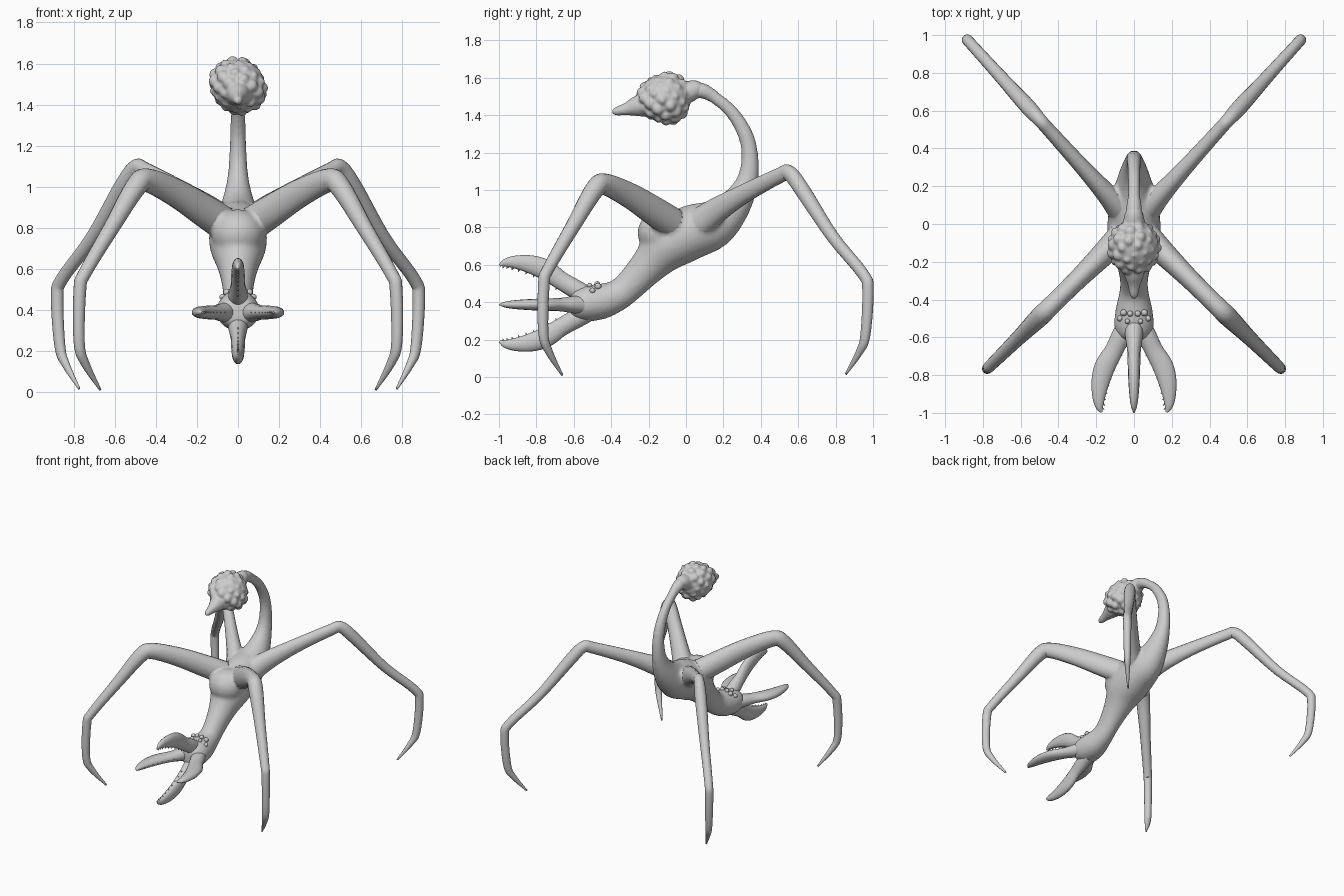
import bpy, bmesh, math
from mathutils import Vector, Matrix

cube = bpy.data.objects.get("Cube")
if cube:
    bpy.data.objects.remove(cube)

skin = bpy.data.materials.new("plain grey skin")
skin.use_nodes = True
GREY = (0.6, 0.6, 0.6, 1)
skin.diffuse_color = GREY
skin.node_tree.nodes["Principled BSDF"].inputs["Base Color"].default_value = GREY


def spline(points, steps):
    """Smooth the control points, each a list of numbers."""
    out = []
    for i in range(len(points) - 1):
        a, b, c, d = (Vector(points[min(max(i + k, 0), len(points) - 1)])
                      for k in (-1, 0, 1, 2))
        for s in range(steps):
            t = s / steps
            out.append(b + (c - a) * t / 2 + (a * 2 - b * 5 + c * 4 - d) * t * t / 2
                       + (b * 3 - a - c * 3 + d) * t ** 3 / 2)
    return out + [Vector(points[-1])]


def loft(bm, points, forward, up, origin=(0, 0, 0), steps=5, sides=16):
    """Sweep ellipses along a flat path of (forward, up, side radius, in-plane radius)."""
    forward, up, origin = Vector(forward), Vector(up), Vector(origin)
    side = forward.cross(up).normalized()
    path = spline(points, steps)
    centres = [origin + forward * p[0] + up * p[1] for p in path]
    rings = []
    for i, p in enumerate(path):
        along = centres[min(i + 1, len(path) - 1)] - centres[max(i - 1, 0)]
        normal = along.normalized().cross(side)
        angles = [math.tau * k / sides for k in range(sides)]
        rings.append([bm.verts.new(centres[i] + side * math.cos(a) * p[2]
                                   + normal * math.sin(a) * p[3]) for a in angles])
    for a, b in zip(rings, rings[1:]):
        for k in range(sides):
            n = (k + 1) % sides
            bm.faces.new((a[k], a[n], b[n], b[k]))
    bm.faces.new(rings[0])
    bm.faces.new(rings[-1])


def ball(bm, centre, size, detail=3):
    matrix = Matrix.Translation(centre) @ Matrix.Diagonal((*size, 1))
    bmesh.ops.create_icosphere(bm, subdivisions=detail, radius=1, matrix=matrix)


def finish(bm, name, voxel=0, smooth=0):
    bmesh.ops.recalc_face_normals(bm, faces=bm.faces)
    mesh = bpy.data.meshes.new(name)
    bm.to_mesh(mesh)
    bm.free()
    mesh.materials.append(skin)
    obj = bpy.data.objects.new(name, mesh)
    bpy.context.collection.objects.link(obj)
    for face in mesh.polygons:
        face.use_smooth = True
    if voxel:
        remesh = obj.modifiers.new("blend", "REMESH")
        remesh.mode = "VOXEL"
        remesh.voxel_size = voxel
        remesh.use_smooth_shade = True
        relax = obj.modifiers.new("relax", "SMOOTH")
        relax.factor = 0.5
        relax.iterations = smooth
    return obj


Y, Z = (0, 1, 0), (0, 0, 1)

# Legs: (distance outward, height, side radius, in-plane radius) in diagonal planes
front_leg = [(0.1, 0.82, .075, .085), (0.25, 0.89, .062, .08), (0.43, 0.97, .052, .07),
             (0.62, 1.03, .05, .058), (0.7, 1.0, .052, .052), (0.86, 0.81, .04, .04),
             (1.05, 0.58, .032, .032), (1.085, 0.5, .03, .032), (1.09, 0.24, .026, .028),
             (1.05, 0.14, .02, .022), (0.945, 0.01, .005, .006)]
rear_leg = [(0.1, 0.82, .075, .085), (0.22, 0.89, .055, .07), (0.42, 0.98, .042, .052),
            (0.67, 1.075, .036, .042), (0.745, 1.09, .036, .042), (0.84, 1.0, .042, .042),
            (1.06, 0.75, .034, .034), (1.28, 0.55, .03, .032), (1.315, 0.46, .03, .031),
            (1.295, 0.22, .025, .028), (1.25, 0.13, .018, .02), (1.155, 0.015, .005, .006)]
legs = [("front", front_leg, (.71, -.70)), ("rear", rear_leg, (.67, .74))]

# Body: tail, torso, neck and head in one sweep, blended with the hips
spine = [(.04, 1.53, .045, .045), (.09, 1.53, .042, .042), (.16, 1.49, .033, .034),
         (.25, 1.41, .034, .036), (.32, 1.29, .037, .042), (.342, 1.17, .042, .046),
         (.325, 1.04, .052, .06), (.26, .92, .08, .09), (.15, .82, .115, .13),
         (.02, .77, .14, .145), (-.1, .70, .135, .135), (-.2, .595, .095, .1),
         (-.29, .5, .075, .085), (-.36, .44, .077, .083), (-.45, .405, .097, .095),
         (-.54, .392, .105, .095), (-.6, .387, .08, .075), (-.62, .387, .04, .04)]
bm = bmesh.new()
loft(bm, spine, Y, Z, sides=24)
ball(bm, (0, -.135, .77), (.13, .125, .12))
for label, path, (dx, dy) in legs:
    for s in (-1, 1):
        hip = [(d, h, a - .002 * i, b - .002 * i) for i, (d, h, a, b) in enumerate(path[:3])]
        loft(bm, [(0.0, .78, .1, .11)] + hip, (s * dx, dy, 0), Z)
finish(bm, "body", .012, 8)

for label, path, (dx, dy) in legs:
    for s, hand in ((-1, "right"), (1, "left")):
        bm = bmesh.new()
        loft(bm, path, (s * dx, dy, 0), Z)
        finish(bm, f"{label}_{hand}_leg")

# Small eyes in a cluster over the brow
bm = bmesh.new()
for s in (-1, 1):
    for x, y, z, r in ((.02, -.475, .497, .016), (.055, -.47, .485, .018),
                       (.035, -.515, .49, .014), (.075, -.5, .462, .016)):
        ball(bm, (s * x, y, z), (r, r, r), 2)
finish(bm, "brow_eyes")

# Four toothed claws around the mouth
claw = [(.53, .05, .05, .05), (.6, .088, .046, .052), (.67, .13, .036, .05),
        (.75, .185, .033, .056), (.83, .215, .03, .05), (.91, .227, .024, .036),
        (.965, .224, .016, .022), (.997, .21, .004, .006)]
for name, out, reach in (("upper_claw", (0, 0, 1), 1.0), ("lower_claw", (0, 0, -1), .94),
                         ("left_claw", (1, 0, 0), .82), ("right_claw", (-1, 0, 0), .82)):
    bm = bmesh.new()
    direction = Vector(out) * reach
    base = Vector((0, 0, .387))
    loft(bm, claw, (0, -1, 0), direction, base, sides=14)
    # teeth along the inner edge
    path = spline(claw, 4)[9:27:2]
    for k, p in enumerate(path):
        size = .022 - .001 * k
        root = base + Vector((0, -p[0], 0)) + direction * (p[1] - p[3] * .95)
        point = (Vector((0, -.5, 0)) - Vector(out)).normalized()
        turn = point.to_track_quat("Z", "Y").to_matrix().to_4x4()
        bmesh.ops.create_cone(bm, cap_ends=True, segments=8, radius1=size * .7, radius2=.001,
                              depth=size * 1.7, matrix=Matrix.Translation(root) @ turn)
    obj = finish(bm, name)
    bpy.ops.object.select_all(action="DESELECT")
    obj.select_set(True)
    bpy.context.view_layer.objects.active = obj
    bpy.ops.object.shade_smooth_by_angle(angle=math.radians(50))

# Warty bulb at the end of the tail, with its collar and nozzle
bm = bmesh.new()
centre = Vector((0, -.115, 1.49))
ball(bm, centre, (.13, .138, .13))
count = 64
for k in range(count):
    h = 1 - 2 * (k + .5) / count
    a = k * math.pi * (3 - math.sqrt(5))
    w = math.sqrt(1 - h * h)
    r = .026 + .009 * math.sin(k * 2.3)
    ball(bm, centre + Vector((w * math.cos(a), w * math.sin(a) * 1.06, h)) * .12, (r, r, r), 2)
loft(bm, [(.0, 1.52, .06, .06), (.05, 1.535, .05, .052), (.085, 1.532, .036, .036)], Y, Z)
loft(bm, [(-.2, 1.46, .07, .07), (-.265, 1.447, .054, .055), (-.32, 1.432, .034, .034),
          (-.375, 1.42, .022, .022), (-.395, 1.417, .01, .01)], Y, Z)
finish(bm, "tail_bulb", .008, 4)
